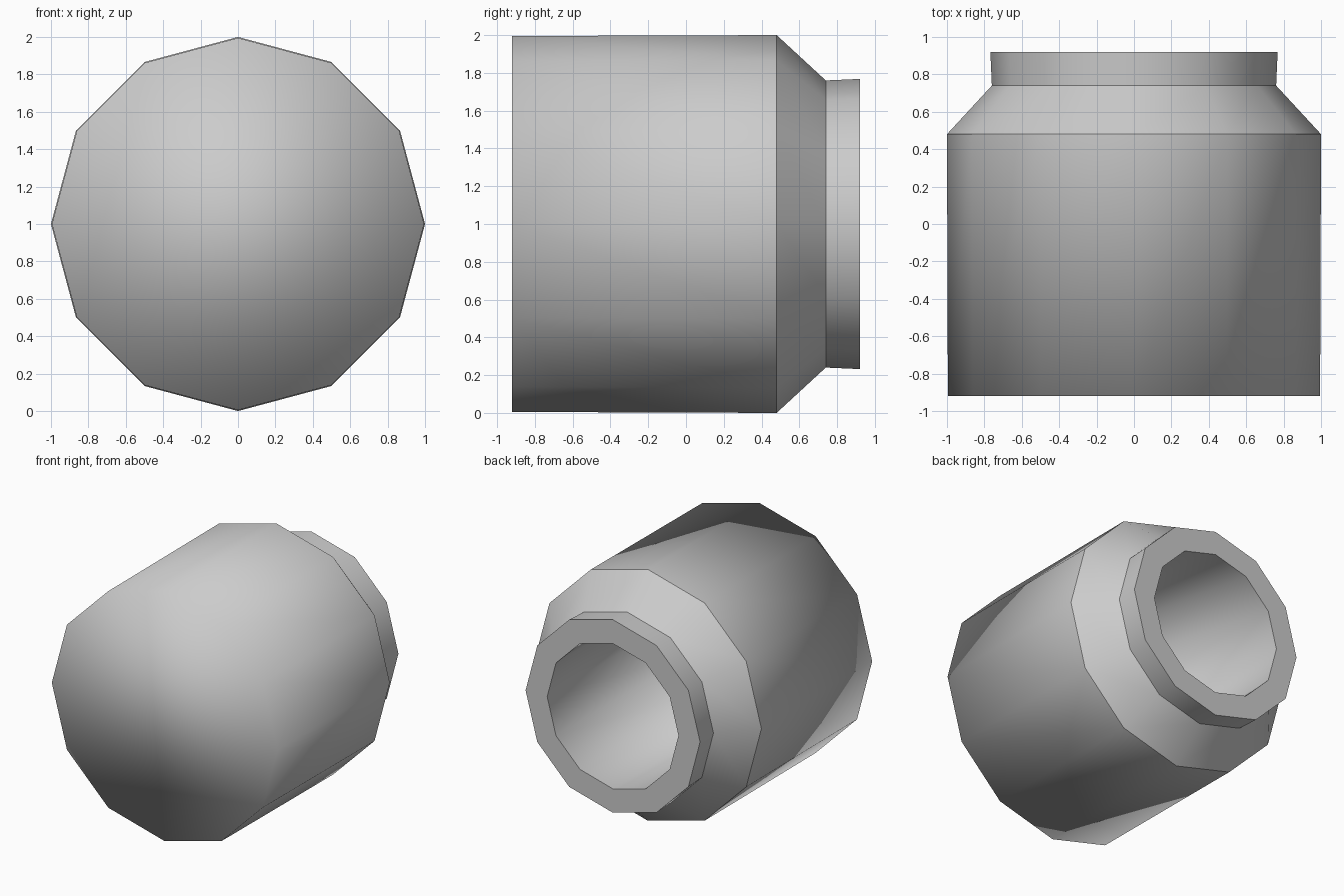
import bpy, bmesh, math

SIDES = 12
cube = bpy.data.objects.get("Cube")
if cube:
    bpy.data.objects.remove(cube, do_unlink=True)

# Single grey finish
grey = bpy.data.materials.new("plain_grey")
grey.use_nodes = True
colour = (0.6, 0.6, 0.6, 1)
grey.diffuse_color = colour
grey.node_tree.nodes["Principled BSDF"].inputs["Base Color"].default_value = colour

# Profile from closed front to the mouth and down the bore: (y, radius, sharp)
profile = [
    (-0.92, 0.995, False),   # soft-shaded front edge
    (0.48, 1.0, True),       # shoulder start
    (0.74, 0.76, True),      # neck base
    (0.92, 0.768, True),     # mouth, outer
    (0.92, 0.578, True),     # mouth, inner
    (-0.82, 0.578, False),   # bore floor
]

bm = bmesh.new()


def ring(y, radius):
    angles = [2 * math.pi * i / SIDES for i in range(SIDES)]
    return [bm.verts.new((radius * math.sin(a), y, 1 + radius * math.cos(a))) for a in angles]


rings = [ring(y, r) for y, r, _ in profile]

# Walls between neighbouring rings
for a, b in zip(rings, rings[1:]):
    for i in range(SIDES):
        j = (i + 1) % SIDES
        bm.faces.new((a[i], a[j], b[j], b[i]))

# Front cap and bore floor
bm.faces.new(rings[0])
bm.faces.new(rings[-1])
bmesh.ops.recalc_face_normals(bm, faces=bm.faces)

# Smooth facets, crisp ring creases
for face in bm.faces:
    face.smooth = True
for verts, (_, _, sharp) in zip(rings, profile):
    for i in range(SIDES):
        bm.edges.get((verts[i], verts[(i + 1) % SIDES])).smooth = not sharp

mesh = bpy.data.meshes.new("barrel_body")
bm.to_mesh(mesh)
bm.free()
mesh.materials.append(grey)
body = bpy.data.objects.new("barrel_body", mesh)
bpy.context.collection.objects.link(body)
